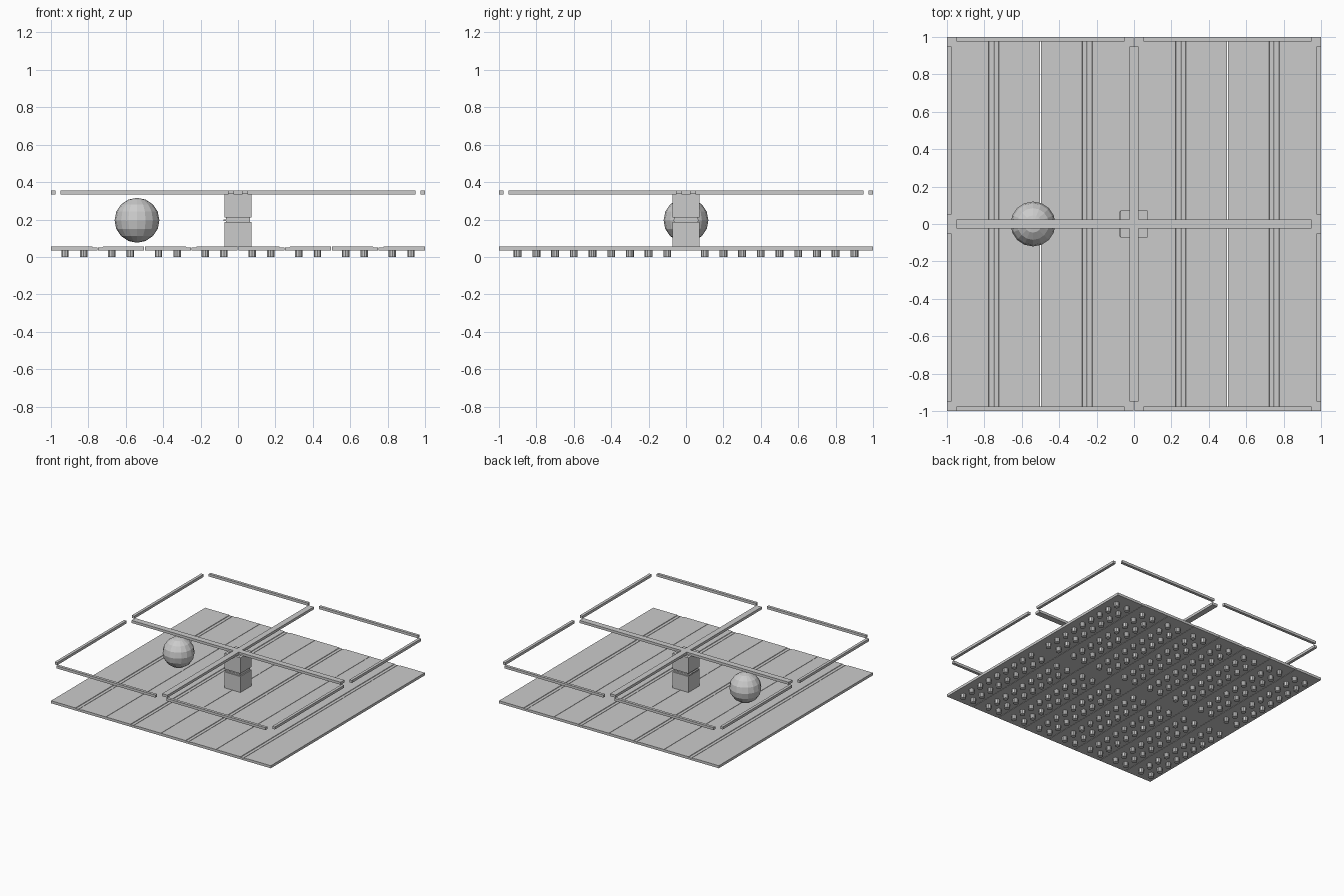
import bpy, bmesh, math
from mathutils import Matrix, Vector

if "Cube" in bpy.data.objects:
    bpy.data.objects.remove(bpy.data.objects["Cube"])

grey = bpy.data.materials.new("light grey")
grey.diffuse_color = (0.6, 0.6, 0.6, 1)
grey.use_nodes = True
grey.node_tree.nodes["Principled BSDF"].inputs["Base Color"].default_value = grey.diffuse_color


def finish(name, bm):
    bmesh.ops.recalc_face_normals(bm, faces=bm.faces)
    me = bpy.data.meshes.new(name)
    bm.to_mesh(me)
    bm.free()
    me.materials.append(grey)
    ob = bpy.data.objects.new(name, me)
    bpy.context.collection.objects.link(ob)
    return ob


def add_box(bm, lo, hi):
    c = [(a + b) / 2 for a, b in zip(lo, hi)]
    s = [b - a for a, b in zip(lo, hi)]
    bmesh.ops.create_cube(bm, size=1, matrix=Matrix.Translation(c) @ Matrix.Diagonal((*s, 1)))


def box(name, lo, hi):
    bm = bmesh.new()
    add_box(bm, lo, hi)
    return finish(name, bm)


# Floor planks: the profile has a lowered lip on the side of every second seam
for i in range(8):
    x0 = -1 + i * 0.25
    a, b = 0.0015, 0.2485
    prof = [(a, 0.034), (b, 0.034), (b, 0.051), (b - 0.024, 0.051), (b - 0.026, 0.055), (a, 0.055)]
    if i % 2:                       # mirror so that lips meet in pairs
        prof = [(0.25 - x, z) for x, z in prof]
    bm = bmesh.new()
    f = bm.faces.new([bm.verts.new((x0 + x, -1, z)) for x, z in prof])
    ext = bmesh.ops.extrude_face_region(bm, geom=[f])
    bmesh.ops.translate(bm, vec=(0, 2, 0), verts=[v for v in ext["geom"] if isinstance(v, bmesh.types.BMVert)])
    finish("floor_plank", bm)

# Pegs under the floor, in paired columns
bm = bmesh.new()
for i in range(8):
    for dx in (-0.05, 0.05):
        for j in range(-9, 10):
            if j:
                bmesh.ops.create_cone(bm, cap_ends=True, segments=10, radius1=0.021, radius2=0.021, depth=0.035,
                                      matrix=Matrix.Translation((-0.875 + i * 0.25 + dx, j * 0.1, 0.0175)))
finish("floor_pegs", bm)

# Outer rails: two per side
Z0, Z1 = 0.334, 0.355
for s in (-1, 1):
    for t in (-1, 1):
        u0, u1 = sorted((t * 0.05, t * 0.95))
        v0, v1 = sorted((s * 0.977, s * 1.0))
        box("rail_front_back", (u0, v0, Z0), (u1, v1, Z1))
        box("rail_side", (v0, u0, Z0), (v1, u1, Z1))

# Crossing middle rails
box("cross_rail_x", (-0.95, -0.024, Z0), (0.95, 0.024, Z1))
box("cross_rail_y_front", (-0.024, -0.95, Z0), (0.024, -0.024, Z1))
box("cross_rail_y_back", (-0.024, 0.024, Z0), (0.024, 0.95, Z1))

# Centre post: two blocks with a narrow neck and thin plate
box("post_lower_block", (-0.073, -0.073, 0.055), (0.073, 0.073, 0.186))
box("post_neck", (-0.064, -0.064, 0.186), (0.064, 0.064, 0.21))
box("post_plate", (-0.077, -0.068, 0.193), (0.06, 0.068, 0.199))
box("post_upper_block", (-0.073, -0.073, 0.21), (0.073, 0.073, 0.334))

# L-shaped corner tabs on the post
bm = bmesh.new()
for sx in (-1, 1):
    for sy in (-1, 1):
        for (xa, xb, ya, yb) in ((0.025, 0.073, 0.05, 0.073), (0.05, 0.073, 0.025, 0.05)):
            xs, ys = sorted((sx * xa, sx * xb)), sorted((sy * ya, sy * yb))
            add_box(bm, (xs[0], ys[0], 0.334), (xs[1], ys[1], 0.34))
finish("post_corner_tabs", bm)

# Faceted ball
bm = bmesh.new()
bmesh.ops.create_uvsphere(bm, u_segments=16, v_segments=8, radius=0.12,
                          matrix=Matrix.Translation((-0.54, 0, 0.196)))
finish("ball", bm)
